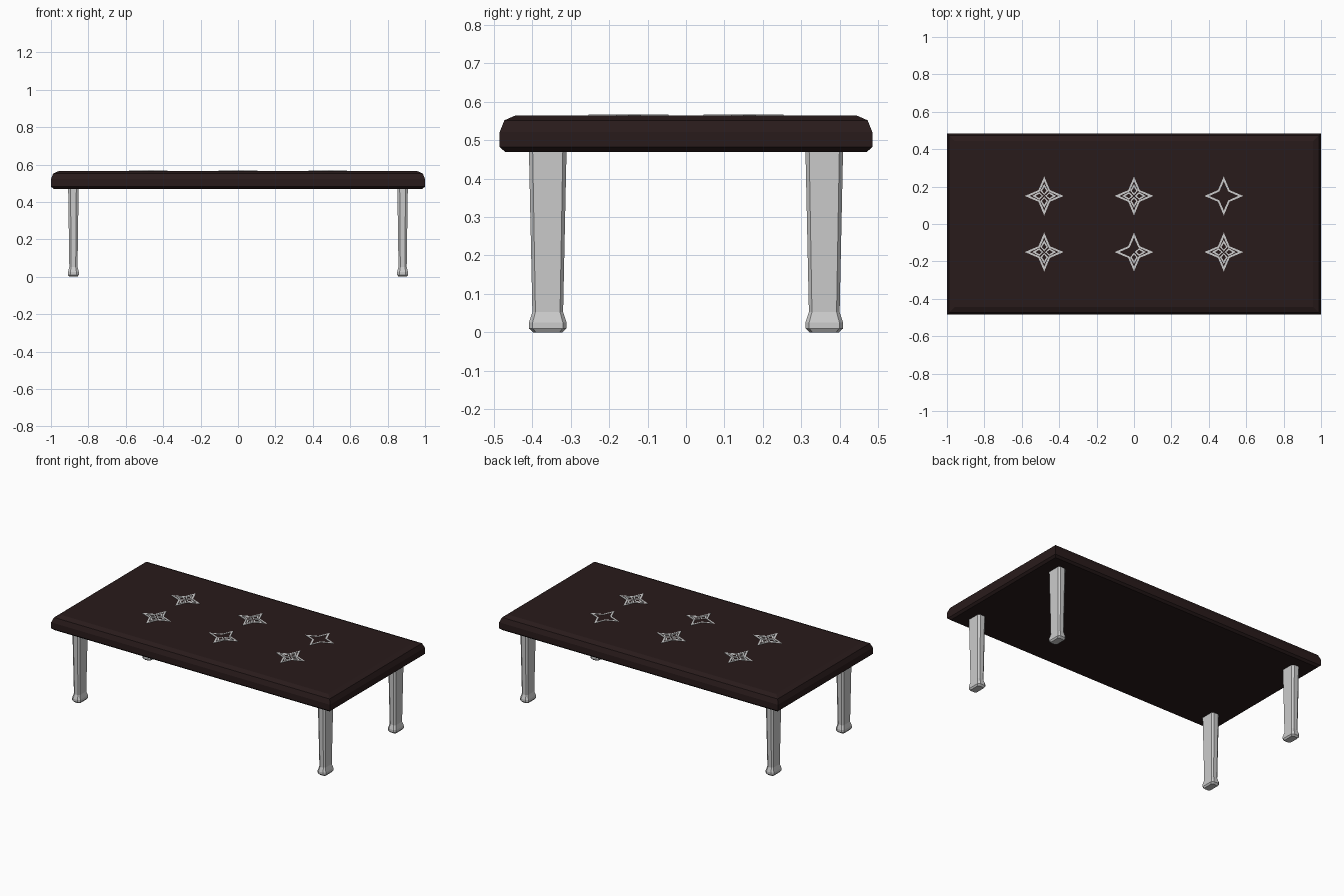
import bpy, bmesh
from math import radians
from mathutils import Matrix, Vector

if "Cube" in bpy.data.objects:
    bpy.data.objects.remove(bpy.data.objects["Cube"])

wood = bpy.data.materials.new("dark_wood")
wood.diffuse_color = (0.022, 0.011, 0.011, 1)
wood.use_nodes = True
wood.node_tree.nodes["Principled BSDF"].inputs["Base Color"].default_value = wood.diffuse_color


def finish(bm, name, mat=None):
    bmesh.ops.recalc_face_normals(bm, faces=bm.faces)
    me = bpy.data.meshes.new(name)
    bm.to_mesh(me)
    bm.free()
    ob = bpy.data.objects.new(name, me)
    bpy.context.collection.objects.link(ob)
    if mat:
        me.materials.append(mat)
    return ob


def loft(name, rings, mat=None):
    """Skin a stack of equal-sized loops and cap both ends."""
    bm = bmesh.new()
    loops = [[bm.verts.new(p) for p in r] for r in rings]
    n = len(loops[0])
    for a, b in zip(loops, loops[1:]):
        for i in range(n):
            j = (i + 1) % n
            bm.faces.new((a[i], a[j], b[j], b[i]))
    bm.faces.new(loops[0])
    bm.faces.new(loops[-1])
    return finish(bm, name, mat)


# Tabletop: rectangles stacked along a bevelled edge profile (inset, z)
edge = [(0.014, 0.47), (0, 0.482), (0, 0.522), (0.012, 0.552), (0.042, 0.565)]
loft("tabletop", [[(sx * (1 - i), sy * (0.485 - i), z)
                   for sx, sy in ((-1, -1), (1, -1), (1, 1), (-1, 1))]
                  for i, z in edge], wood)


# Legs: tapered elongated octagons with a flared foot (half x, half y, z)
leg = [(0.022, 0.038, 0), (0.029, 0.049, 0.01), (0.029, 0.049, 0.026),
       (0.022, 0.040, 0.053), (0.028, 0.049, 0.475)]


def octagon(cx, cy, hx, hy, z):
    a, b = 0.55, 0.8
    pts = [(1, -b), (1, b), (a, 1), (-a, 1), (-1, b), (-1, -b), (-a, -1), (a, -1)]
    return [(cx + x * hx, cy + y * hy, z) for x, y in pts]


for sx, side in ((-1, "left"), (1, "right")):
    for sy, end in ((-1, "front"), (1, "back")):
        loft(f"{end}_{side}_leg",
             [octagon(sx * 0.88, sy * 0.36, *r) for r in leg])


# Inlays: star outlines holding small outlined kites
def flat_ring(bm, outer, inner, centre):
    o, i = ([bm.verts.new(Vector((x, y, 0)) + centre) for x, y in loop]
            for loop in (outer, inner))
    n = len(o)
    for k in range(n):
        j = (k + 1) % n
        bm.faces.new((o[k], o[j], i[j], i[k]))


def spin(points, quarter):
    m = Matrix.Rotation(radians(90 * quarter), 3, 'Z')
    return [(m @ Vector((x, y, 0))).to_2d() for x, y in points]


def star(tip, notch):
    return [p for q in range(4) for p in spin([(tip, 0), (notch, notch)], q)]


def kite(start, middle, tip, half):
    return [(start, 0), (middle, -half), (tip, 0), (middle, half)]


# Kites present in each star, as quarter turns from +x
stars = {(-0.48, 0.15): (0, 1, 2, 3), (0, 0.15): (0, 1, 2, 3), (0.48, 0.15): (),
         (-0.48, -0.15): (0, 1, 2, 3), (0, -0.15): (0, 3),
         (0.48, -0.15): (0, 1, 2, 3)}
for n, ((x, y), quarters) in enumerate(stars.items(), 1):
    bm = bmesh.new()
    c = Vector((x, y, 0.567))
    flat_ring(bm, star(0.104, 0.031), star(0.078, 0.024), c)
    for q in quarters:
        flat_ring(bm, spin(kite(0.004, 0.027, 0.064, 0.021), q),
                  spin(kite(0.014, 0.027, 0.047, 0.012), q), c)
    ob = finish(bm, f"star_inlay_{n}")
    for p in ob.data.polygons:
        if p.normal.z < 0:
            p.flip()
    s = ob.modifiers.new("thickness", 'SOLIDIFY')
    s.thickness = 0.004
